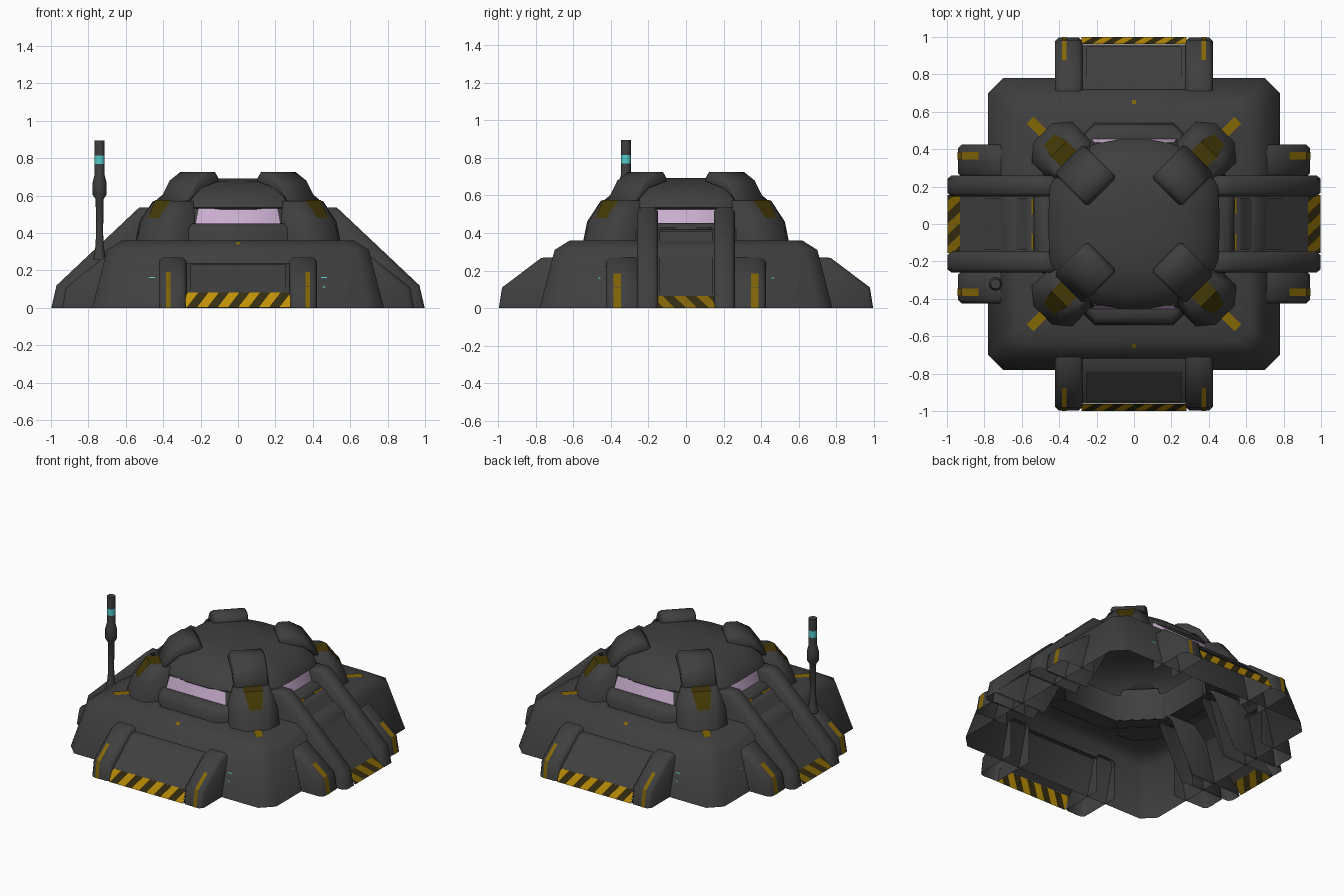
import bpy, bmesh, math
from mathutils import Vector

if "Cube" in bpy.data.objects:
    bpy.data.objects.remove(bpy.data.objects["Cube"])

def mat(name, r, g, b):
    m = bpy.data.materials.new(name)
    m.diffuse_color = (r, g, b, 1)
    m.use_nodes = True
    m.node_tree.nodes["Principled BSDF"].inputs["Base Color"].default_value = m.diffuse_color
    return m

GREY = mat("dark_grey", 0.05, 0.05, 0.05)
YELLOW = mat("hazard_yellow", 0.52, 0.28, 0.002)
BLACK = mat("hazard_dark", 0.035, 0.026, 0.006)
OCHRE = mat("stripe_ochre", 0.23, 0.135, 0.002)
OLIVE = mat("patch_olive", 0.058, 0.04, 0.002)
LILAC = mat("window_lilac", 0.60, 0.43, 0.64)
CYAN = mat("light_cyan", 0.09, 0.6, 0.6)

FRONT, RIGHT, BACK, LEFT = -90, 0, 90, 180
DIAG = (45, 135, 225, 315)

def P(a, d, t, z):
    """Point at distance d outward in direction a, t sideways, height z."""
    c, s = math.cos(math.radians(a)), math.sin(math.radians(a))
    return Vector((d * c - t * s, d * s + t * c, z))

def finish(name, bm, *mats):
    me = bpy.data.meshes.new(name)
    bm.to_mesh(me)
    bm.free()
    for m in mats:
        me.materials.append(m)
    ob = bpy.data.objects.new(name, me)
    bpy.context.collection.objects.link(ob)
    return ob

def loft(bm, loops, cap=False):
    rings = [[bm.verts.new(p) for p in l] for l in loops]
    rows = []
    for lo, up in zip(rings, rings[1:]):
        n = len(lo)
        rows.append([bm.faces.new((lo[i], lo[(i + 1) % n], up[(i + 1) % n], up[i])) for i in range(n)])
    if cap:
        bm.faces.new(rings[-1])
    return rows

def octagon(h, k, z):
    pts = [(h, -k), (h, k), (k, h), (-k, h), (-h, k), (-h, -k), (-k, -h), (k, -h)]
    return [Vector((x, y, z)) for x, y in pts]

def circle(r, z, n=12, cx=0, cy=0):
    return [Vector((cx + r * math.cos(2 * math.pi * i / n), cy + r * math.sin(2 * math.pi * i / n), z))
            for i in range(n)]

def dome_loop(s, z):
    """Rounded square-ish outline: straight at the sides, bowed front and back."""
    q = [(0.456, 0.08), (0.45, 0.2), (0.385, 0.31), (0.30, 0.385), (0.2, 0.43), (0.08, 0.453)]
    pts = q + [(-x, y) for x, y in q[::-1]] + [(-x, -y) for x, y in q] + [(x, -y) for x, y in q[::-1]]
    return [Vector((x * s, y * s, z)) for x, y in pts]

def merge(total, bm):
    tmp = bpy.data.meshes.new("tmp")
    bm.to_mesh(tmp)
    bm.free()
    total.from_mesh(tmp)
    bpy.data.meshes.remove(tmp)

def slabs(name, profile, spans, angles, bevel=0.0, cut=0.001):
    """Side profile (d, z) extruded across each span; faces wholly below cut and the hidden back are left open."""
    total = bmesh.new()
    for a in angles:
        for t0, t1 in spans:
            bm = bmesh.new()
            s0 = [bm.verts.new(P(a, d, t0, z)) for d, z in profile]
            s1 = [bm.verts.new(P(a, d, t1, z)) for d, z in profile]
            n = len(profile)
            bm.faces.new(s0)
            bm.faces.new(s1)
            walls = [bm.faces.new((s0[i], s0[(i + 1) % n], s1[(i + 1) % n], s1[i])) for i in range(n)]
            bmesh.ops.recalc_face_normals(bm, faces=bm.faces)
            bm.normal_update()
            gone = [f for f in walls if f is walls[-2] or max(v.co.z for v in f.verts) < cut]
            bmesh.ops.delete(bm, geom=gone, context='FACES')
            if bevel:
                es = [e for e in bm.edges if len(e.link_faces) == 2 and e.calc_face_angle() > 1.0]
                bmesh.ops.bevel(bm, geom=es, offset=bevel, segments=1, affect='EDGES', clamp_overlap=True)
            merge(total, bm)
    return finish(name, total, GREY)

def strips(name, path, spans, angles, m, lift=0.004):
    """Thin painted sheets following a (d, z) path from low to high."""
    bm = bmesh.new()
    for a in angles:
        for t0, t1 in spans:
            for (d0, z0), (d1, z1) in zip(path, path[1:]):
                n = Vector((z1 - z0, d0 - d1)).normalized() * lift
                q = [(d0, t0, z0), (d0, t1, z0), (d1, t1, z1), (d1, t0, z1)]
                bm.faces.new([bm.verts.new(P(a, d + n.x, t, z + n.y)) for d, t, z in q])
    return finish(name, bm, m)

def hazard(name, p0, p1, w, angles, m, pitch, lean):
    """Slanted two-colour band, cut from one sheet per side."""
    total = bmesh.new()
    L = math.dist(p0, p1)
    for a in angles:
        bm = bmesh.new()
        bm.faces.new([bm.verts.new((u, v, 0)) for u, v in ((-w, 0), (w, 0), (w, L), (-w, L))])
        for i in range(-12, 13):
            bmesh.ops.bisect_plane(bm, geom=bm.verts[:] + bm.edges[:] + bm.faces[:],
                                   plane_co=(i * pitch / 2, 0, 0), plane_no=(1, -lean, 0))
        for f in bm.faces:
            c = f.calc_center_median()
            f.material_index = math.floor((c.x - lean * c.y) / (pitch / 2)) % 2
        n = Vector((p1[1] - p0[1], p0[0] - p1[0])).normalized() * 0.002
        for v in bm.verts:
            k = v.co.y / L
            v.co = P(a, p0[0] + (p1[0] - p0[0]) * k + n.x, v.co.x, p0[1] + (p1[1] - p0[1]) * k + n.y)
        merge(total, bm)
    return finish(name, total, m, BLACK)

def mirror(t0, t1):
    return [(t0, t1), (-t1, -t0)]

# Hull: chamfered square shell, open below and under the turret
bm = bmesh.new()
loft(bm, [octagon(0.78, 0.70, 0), octagon(0.70, 0.63, 0.31), octagon(0.62, 0.56, 0.36), octagon(0.42, 0.2, 0.36)])
finish("hull", bm, GREY)

# Turret ring with a window band on its four main sides and an inner lining
bm = bmesh.new()
rows = loft(bm, [octagon(0.54, 0.21, 0.355), octagon(0.535, 0.21, 0.42), octagon(0.50, 0.205, 0.452),
                 octagon(0.455, 0.225, 0.452), octagon(0.436, 0.21, 0.532), octagon(0.41, 0.195, 0.533),
                 octagon(0.42, 0.2, 0.36)])
for f in rows[3][::2]:
    f.material_index = 1
finish("turret_ring", bm, GREY, LILAC)

# Dome roof
bm = bmesh.new()
loft(bm, [dome_loop(s, z) for s, z in ((0.97, 0.525), (1.0, 0.535), (0.95, 0.58), (0.80, 0.635),
                                       (0.56, 0.675), (0.27, 0.692))], cap=True)
finish("dome", bm, GREY)

# Corner pods: faceted foot plus a blocky cap over the dome edge
bm = bmesh.new()
levels = [(0.355, (0.44, 0.155), (0.62, 0.155), (0.69, 0.07)),
          (0.46, (0.44, 0.15), (0.595, 0.15), (0.652, 0.08)),
          (0.572, (0.43, 0.11), (0.532, 0.11), (0.562, 0.075))]
for a in DIAG:
    loft(bm, [[P(a, d, t, z) for d, t in [(p[0], -p[1]) for p in h] + [(p[0], p[1]) for p in h[::-1]]]
              for z, *h in levels], cap=True)
finish("pod_feet", bm, GREY)
slabs("pod_caps", [(0.243, 0.69), (0.27, 0.725), (0.34, 0.725), (0.42, 0.68), (0.50, 0.565),
                   (0.47, 0.565), (0.39, 0.64), (0.243, 0.68)], [(-0.11, 0.11)], DIAG, 0.018)

# Olive patches on the pods, tapering downwards
bm = bmesh.new()
for a in DIAG:
    side = [(0.641, -0.04, 0.48), (0.641, 0.04, 0.48), (0.567, 0.06, 0.575), (0.567, -0.06, 0.575)]
    top = [(0.567, -0.06, 0.575), (0.567, 0.06, 0.575), (0.49, 0.06, 0.576), (0.49, -0.06, 0.576)]
    for quad in (side, top):
        bm.faces.new([bm.verts.new(P(a, *p)) for p in quad])
finish("pod_patches", bm, OLIVE)

# Front and back buttresses with a sunken hatch between
FB, SIDES = (FRONT, BACK), (RIGHT, LEFT)
slabs("buttresses", [(0.997, 0), (0.98, 0.11), (0.77, 0.268), (0.69, 0.27), (0.69, 0)], mirror(0.275, 0.422), FB, 0.02)
slabs("hatches", [(0.995, 0), (0.96, 0.08), (0.77, 0.24), (0.69, 0.24), (0.69, 0)], [(-0.28, 0.28)], FB, 0, 0.082)
strips("hatch_panels", [(0.945, 0.093), (0.785, 0.228)], [(-0.255, 0.255)], FB, GREY, 0.006)
strips("buttress_stripes", [(0.997, 0), (0.98, 0.11), (0.875, 0.189)], mirror(0.36, 0.385), FB, OCHRE)
hazard("hatch_hazard", (0.997, 0), (0.96, 0.08), 0.28, FB, YELLOW, 0.11, 0.7)

# Side buttresses
slabs("side_buttresses", [(0.94, 0), (0.92, 0.11), (0.72, 0.268), (0.68, 0.27), (0.68, 0)],
      mirror(0.25, 0.425), SIDES, 0.02)
strips("side_stripes", [(0.94, 0), (0.92, 0.11), (0.83, 0.181)], mirror(0.345, 0.385), SIDES, OCHRE)

# Side ramps: two tall rails with a sunken slope between
slabs("ramp_rails", [(0.998, 0), (0.97, 0.12), (0.53, 0.535), (0.41, 0.535), (0.41, 0.36), (0.60, 0)],
      mirror(0.148, 0.26), SIDES, 0.02)
slabs("ramp_slopes", [(0.995, 0), (0.93, 0.062), (0.55, 0.42), (0.46, 0.42), (0.60, 0)],
      [(-0.16, 0.16)], SIDES, 0, 0.064)
strips("ramp_panels", [(0.92, 0.071), (0.565, 0.406)], [(-0.14, 0.14)], SIDES, GREY, 0.006)
hazard("ramp_hazard", (0.997, 0), (0.93, 0.062), 0.155, SIDES, OCHRE, 0.12, -0.7)
strips("ramp_top_marks", [(0.548, 0.422), (0.535, 0.426)], mirror(0.05, 0.14), SIDES, OCHRE)

# Small markings and lights on the hull
strips("corner_stripes", [(0.785, 0.36), (0.66, 0.36)], [(-0.026, 0.026)], DIAG, OCHRE)
strips("hull_dots", [(0.662, 0.334), (0.64, 0.3475)], [(-0.012, 0.012)], FB, OCHRE)
strips("hull_lights", [(0.7395, 0.157), (0.738, 0.163)], mirror(0.445, 0.475), FB, CYAN)
strips("hull_lights_low", [(0.752, 0.107), (0.751, 0.112)], [(0.452, 0.468)], FB, CYAN)
strips("hull_lights_side", [(0.7395, 0.157), (0.738, 0.163)], mirror(0.455, 0.468), SIDES, CYAN)

# Antenna
bm = bmesh.new()
prof = [(0.037, 0.255), (0.032, 0.275), (0.022, 0.33), (0.019, 0.40), (0.021, 0.58), (0.037, 0.605), (0.037, 0.67),
        (0.027, 0.71), (0.027, 0.77), (0.027, 0.815), (0.027, 0.895)]
rows = loft(bm, [circle(r, z, 12, -0.74, -0.32) for r, z in prof], cap=True)
for f in rows[8]:
    f.material_index = 1
finish("antenna", bm, GREY, CYAN)

# Smooth shading with only the hardest edges kept sharp
bpy.ops.object.select_all(action='SELECT')
bpy.context.view_layer.objects.active = bpy.data.objects["hull"]
bpy.ops.object.shade_smooth_by_angle(angle=math.radians(62))
